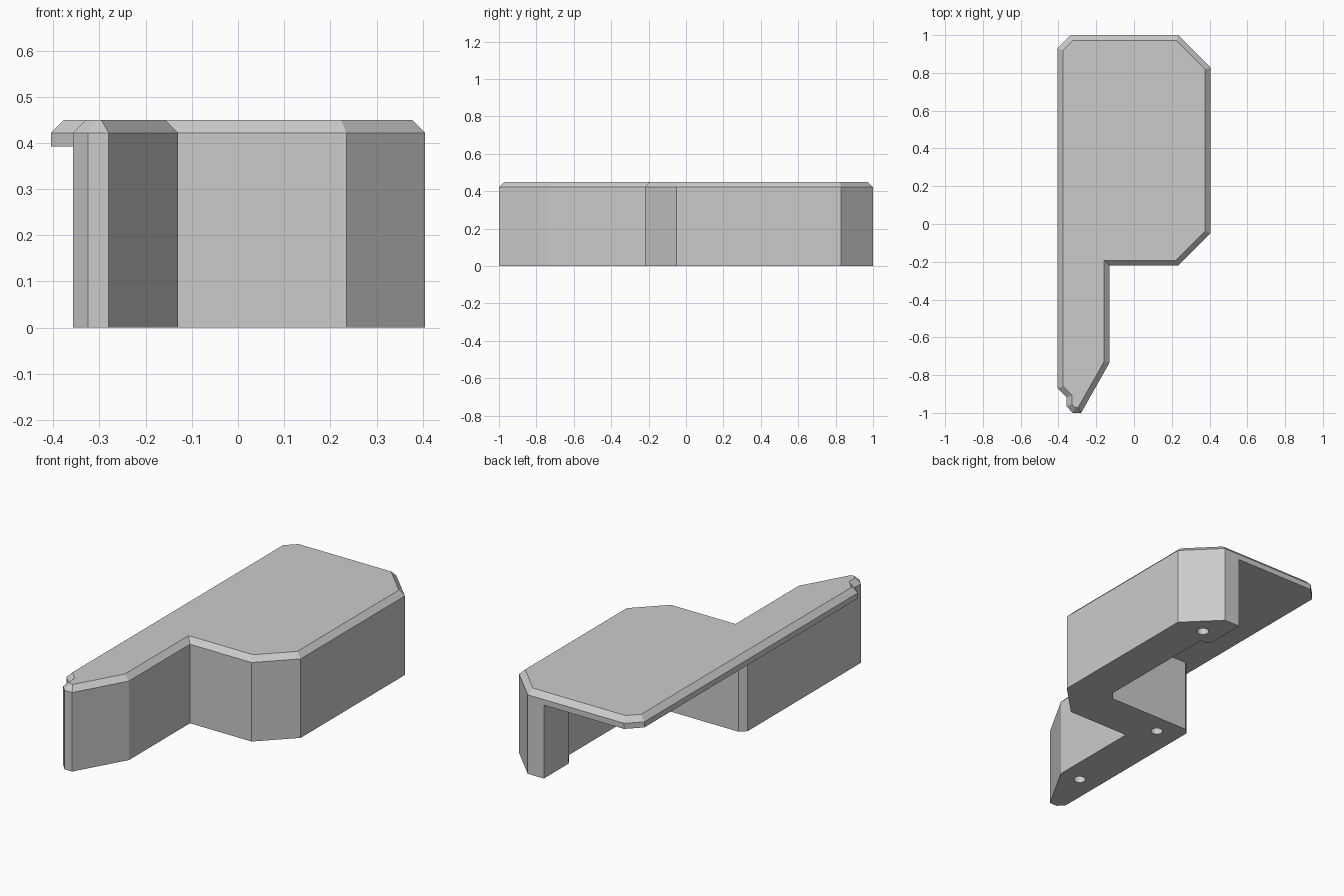
import bpy, bmesh
from mathutils import Vector

cube = bpy.data.objects.get("Cube")
if cube:
    bpy.data.objects.remove(cube)

grey = bpy.data.materials.new("light grey")
grey.use_nodes = True
colour = (0.6, 0.6, 0.6, 1)
grey.diffuse_color = colour
grey.node_tree.nodes["Principled BSDF"].inputs["Base Color"].default_value = colour


def inset(points, d):
    """Mitred inward offset of a counter-clockwise outline."""
    pts = [Vector(p) for p in points]
    result = []
    for i, p in enumerate(pts):
        a = (p - pts[i - 1]).normalized()
        b = (pts[(i + 1) % len(pts)] - p).normalized()
        na, nb = Vector((-a.y, a.x)), Vector((-b.y, b.x))
        result.append(p + (na + nb) * d / (1 + na.dot(nb)))
    return result


def loft(name, layers):
    """Closed solid through stacked (outline, height) layers."""
    bm = bmesh.new()
    rings = [[bm.verts.new((p[0], p[1], z)) for p in outline] for outline, z in layers]
    bm.faces.new(rings[0][::-1])
    bm.faces.new(rings[-1])
    for low, high in zip(rings, rings[1:]):
        for i in range(len(low)):
            j = (i + 1) % len(low)
            bm.faces.new((low[i], low[j], high[j], high[i]))
    bmesh.ops.recalc_face_normals(bm, faces=bm.faces[:])
    mesh = bpy.data.meshes.new(name)
    bm.to_mesh(mesh)
    bm.free()
    mesh.materials.append(grey)
    obj = bpy.data.objects.new(name, mesh)
    bpy.context.collection.objects.link(obj)
    return obj


# Outer edge shared by the base and the top plate, from the tip round to the back
shared = [(-0.325, -1), (-0.28, -1), (-0.13, -0.735), (-0.13, -0.22), (0.235, -0.22),
          (0.405, -0.05), (0.405, 0.83), (0.235, 1)]
tip = (-0.357, -0.965)

# Top plate with chamfered rim
plate = shared + [(-0.335, 1), (-0.405, 0.93), (-0.405, -0.87), (-0.357, -0.918), tip]
loft("top_plate", [(plate, 0.392), (plate, 0.422), (inset(plate, 0.028), 0.45)])

# Supporting base, open at the back left
base_outline = shared + [(0.14, 1), (0.14, 0.79), (0.16, 0.76), (0.195, 0.76), (0.195, 0.06),
                         (0.155, 0.02), (-0.325, 0.02), (-0.357, -0.01), tip]
base = loft("base", [(base_outline, 0), (base_outline, 0.392)])

# Blind screw holes in the underside
for x, y in [(0.247, 0.84), (-0.226, -0.09), (-0.242, -0.72)]:
    bpy.ops.mesh.primitive_cylinder_add(vertices=32, radius=0.03, depth=0.4, location=(x, y, 0))
    cutter = bpy.context.object
    cutter.name = "hole_cutter"
    cutter.hide_render = True
    cutter.data.materials.append(grey)
    cut = base.modifiers.new("screw hole", 'BOOLEAN')
    cut.operation = 'DIFFERENCE'
    cut.solver = 'EXACT'
    cut.object = cutter
    bpy.ops.object.select_all(action='DESELECT')
    bpy.context.view_layer.objects.active = base
    base.select_set(True)
    bpy.ops.object.modifier_apply(modifier=cut.name)
    bpy.data.objects.remove(cutter)
bpy.ops.object.shade_smooth_by_angle(angle=0.4)
